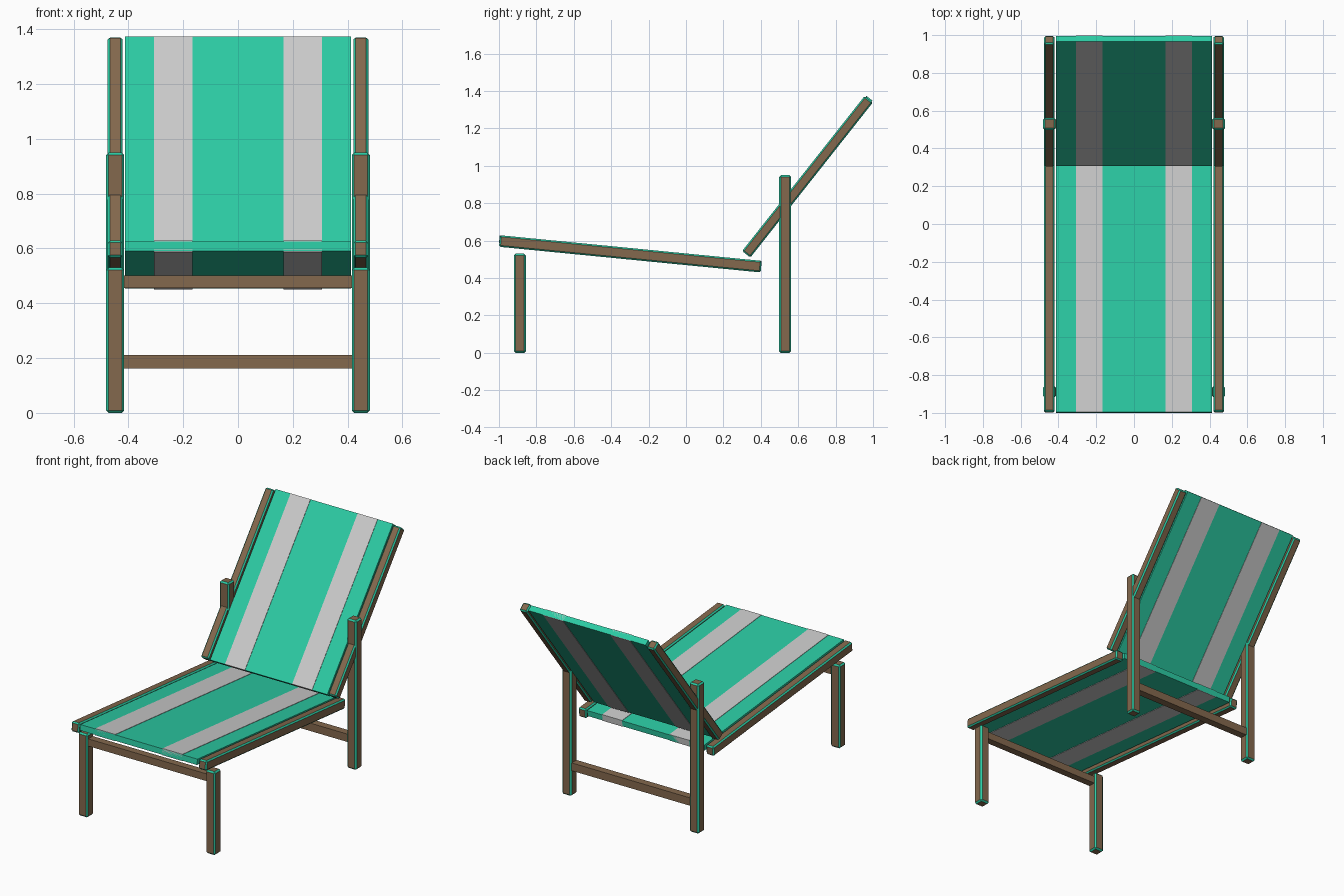
import bpy, math
from mathutils import Vector

if "Cube" in bpy.data.objects:
    bpy.data.objects.remove(bpy.data.objects["Cube"])


def material(name, rgb):
    m = bpy.data.materials.new(name)
    m.diffuse_color = (*rgb, 1)
    m.use_nodes = True
    m.node_tree.nodes["Principled BSDF"].inputs["Base Color"].default_value = m.diffuse_color
    return m


WOOD = material("wood", (0.23, 0.14, 0.075))
TEAL = material("teal", (0.025, 0.60, 0.37))
WHITE = material("white", (0.80, 0.80, 0.82))


def bar(name, x, width, start, end, thick, mats, chamfer=0):
    """Box running from start to end in the (y, z) plane."""
    a, b = Vector(start), Vector(end)
    d, mid = b - a, (a + b) / 2
    bpy.ops.mesh.primitive_cube_add(size=1, location=(x, mid.x, mid.y),
                                    rotation=(math.atan2(d.y, d.x), 0, 0))
    ob = bpy.context.object
    ob.name = name
    ob.scale = (width, d.length, thick)
    bpy.ops.object.transform_apply(location=False, rotation=False, scale=True)
    for m in mats:
        ob.data.materials.append(m)
    if chamfer:
        mod = ob.modifiers.new("chamfer", 'BEVEL')
        mod.width = chamfer
        mod.segments = 1
        mod.material = len(mats) - 1
    return ob


# Wooden frame with teal chamfered edges
for side, s in (("left", -1), ("right", 1)):
    x = 0.448 * s
    frame = (WOOD, TEAL)
    bar(f"front_leg_{side}", x, 0.066, (-0.888, 0), (-0.888, 0.53), 0.064, frame, 0.009)
    bar(f"back_leg_{side}", x, 0.066, (0.53, 0), (0.53, 0.95), 0.064, frame, 0.009)
    bar(f"seat_rail_{side}", x, 0.055, (-0.997, 0.598), (0.402, 0.461), 0.062, frame, 0.008)
    bar(f"backrest_rail_{side}", x, 0.055, (0.322, 0.527), (0.977, 1.356), 0.056, frame, 0.008)

# Cross bars between the legs
bar("front_crossbar", 0, 0.84, (-0.911, 0.478), (-0.865, 0.478), 0.046, (WOOD,))
bar("back_crossbar", 0, 0.84, (0.506, 0.187), (0.554, 0.187), 0.05, (WOOD,))

# Fabric panels with two white stripes each, the stripes slightly proud
for part, start, end in (("seat", (-0.998, 0.608), (0.403, 0.471)),
                         ("backrest", (0.322, 0.527), (0.981, 1.361))):
    bar(f"{part}_fabric", 0, 0.824, start, end, 0.036, (TEAL,))
    for side, s in (("left", -1), ("right", 1)):
        bar(f"{part}_stripe_{side}", 0.236 * s, 0.14, start, end, 0.041, (WHITE,))
